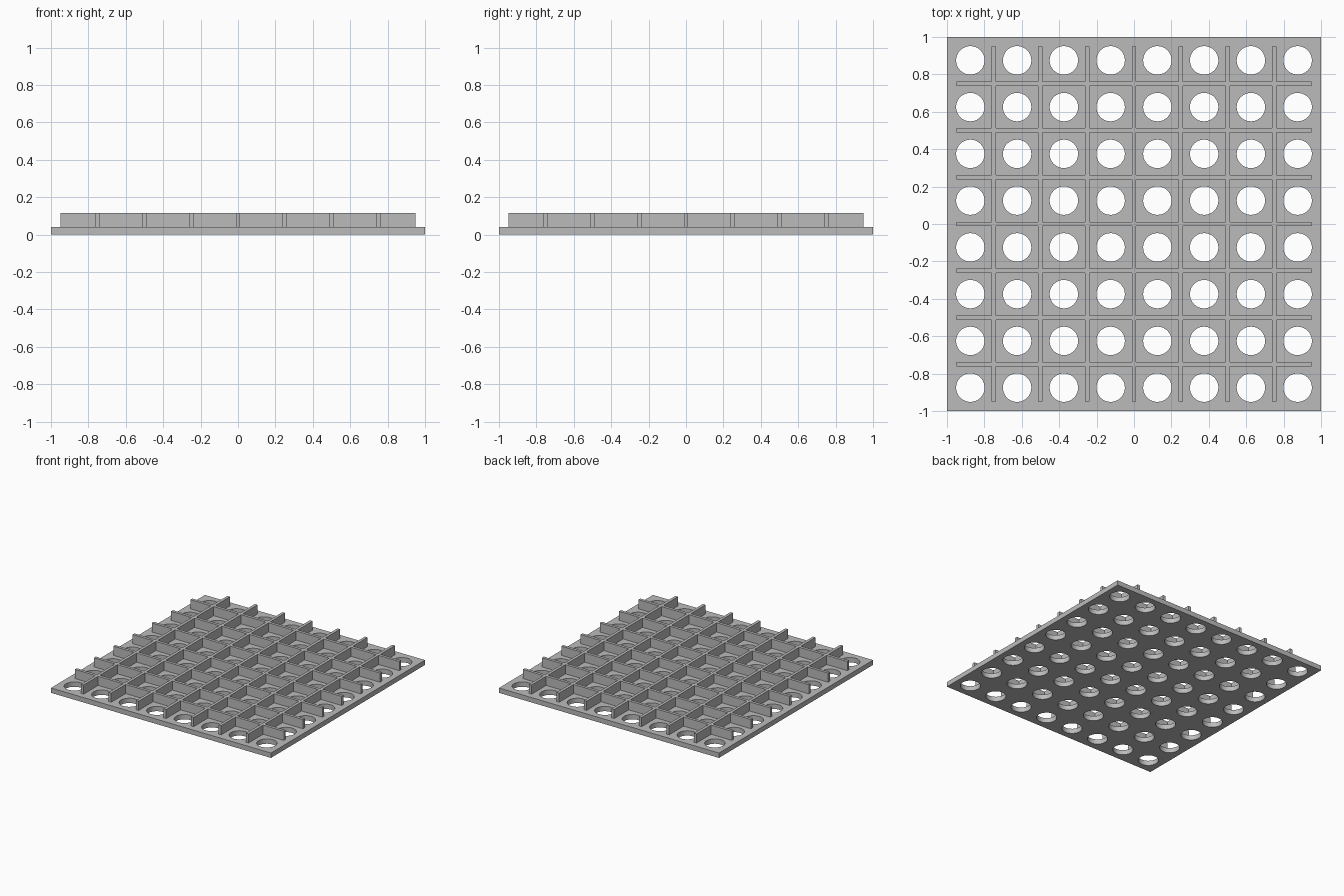
import bpy
import bmesh
from mathutils import Matrix

if "Cube" in bpy.data.objects:
    bpy.data.objects.remove(bpy.data.objects["Cube"], do_unlink=True)

CELLS = 8
PITCH = 2 / CELLS
PLATE_H = 0.04
RIB_TOP = 0.115
RIB_HALF = 0.012
RIB_REACH = 0.95
HOLE_R = 0.076

grey = bpy.data.materials.new("plain grey")
grey.use_nodes = True
colour = (0.5, 0.5, 0.5, 1)
grey.diffuse_color = colour
grey.node_tree.nodes["Principled BSDF"].inputs["Base Color"].default_value = colour


def make_object(name, bm):
    bmesh.ops.recalc_face_normals(bm, faces=bm.faces[:])
    mesh = bpy.data.meshes.new(name)
    bm.to_mesh(mesh)
    bm.free()
    mesh.materials.append(grey)
    obj = bpy.data.objects.new(name, mesh)
    bpy.context.collection.objects.link(obj)
    return obj


# Base plate
bm = bmesh.new()
bmesh.ops.create_cube(bm, size=1, matrix=Matrix.Translation((0, 0, PLATE_H / 2))
                      @ Matrix.Diagonal((2, 2, PLATE_H, 1)))
plate = make_object("base_plate", bm)

# Round holes, one in the middle of each cell
centres = [(i + 0.5) * PITCH - 1 for i in range(CELLS)]
bm = bmesh.new()
for x in centres:
    for y in centres:
        bmesh.ops.create_cone(bm, cap_ends=True, segments=48, radius1=HOLE_R,
                              radius2=HOLE_R, depth=PLATE_H * 3,
                              matrix=Matrix.Translation((x, y, PLATE_H / 2)))
cutter = make_object("hole_cutter", bm)
cutter.hide_render = True

cut = plate.modifiers.new("holes", "BOOLEAN")
cut.operation = "DIFFERENCE"
cut.solver = "EXACT"
cut.object = cutter
bpy.ops.object.select_all(action="DESELECT")
plate.select_set(True)
bpy.context.view_layer.objects.active = plate
bpy.ops.object.modifier_apply(modifier=cut.name)
bpy.data.objects.remove(cutter, do_unlink=True)
bpy.ops.object.shade_smooth_by_angle()

# Crossing ribs: a flat lattice of strips between the cells, raised in one piece
lines = [-RIB_REACH]
for i in range(1, CELLS):
    middle = i * PITCH - 1
    lines += [middle - RIB_HALF, middle + RIB_HALF]
lines.append(RIB_REACH)

bm = bmesh.new()
grid = [[bm.verts.new((x, y, PLATE_H)) for y in lines] for x in lines]
for i in range(len(lines) - 1):
    for j in range(len(lines) - 1):
        if i % 2 or j % 2:  # odd intervals are rib widths
            bm.faces.new((grid[i][j], grid[i + 1][j], grid[i + 1][j + 1], grid[i][j + 1]))
bmesh.ops.delete(bm, geom=[v for v in bm.verts if not v.link_faces], context="VERTS")
raised = bmesh.ops.extrude_face_region(bm, geom=bm.faces[:], use_keep_orig=True)
bmesh.ops.translate(bm, vec=(0, 0, RIB_TOP - PLATE_H),
                    verts=[g for g in raised["geom"] if isinstance(g, bmesh.types.BMVert)])
make_object("rib_lattice", bm)
